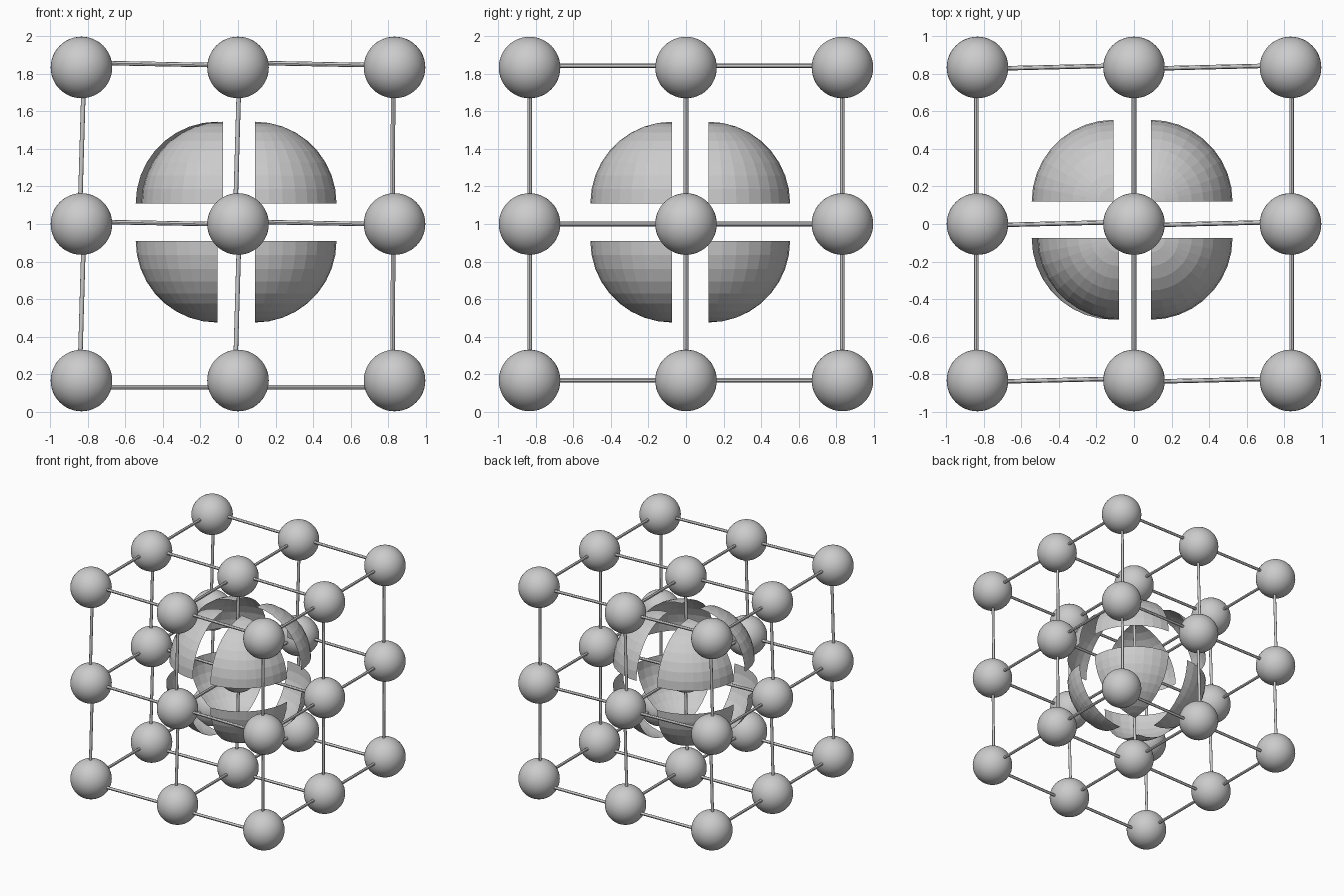
import bpy, bmesh, math
from mathutils import Vector

if "Cube" in bpy.data.objects:
    bpy.data.objects.remove(bpy.data.objects["Cube"])

STEP, BALL_R, ROD_R, SHELL_R = 0.834, 0.164, 0.012, 0.435
GRID = (-1, 0, 1)


def node(i, j, k):
    return Vector((i * STEP, j * STEP, 1 + k * STEP))


def ball(name, loc):
    bpy.ops.mesh.primitive_uv_sphere_add(segments=48, ring_count=24, radius=BALL_R, location=loc)
    ob = bpy.context.object
    ob.name = name
    bpy.ops.object.shade_smooth_by_angle()


def rod(name, a, b):
    d = b - a
    bpy.ops.mesh.primitive_cylinder_add(vertices=12, radius=ROD_R, depth=d.length, location=(a + b) / 2)
    ob = bpy.context.object
    ob.name = name
    ob.rotation_euler = d.to_track_quat('Z', 'Y').to_euler()
    bpy.ops.object.shade_smooth_by_angle()


def octant(name, corner, sx, sy, sz, n=9):
    # one eighth of a thin hollow sphere
    bm = bmesh.new()
    rows = []
    for r in range(n):
        lat = math.pi / 2 * r / n
        row = []
        for c in range(n + 1):
            lon = math.pi / 2 * c / n
            p = Vector((sx * math.cos(lat) * math.cos(lon),
                        sy * math.cos(lat) * math.sin(lon),
                        sz * math.sin(lat)))
            row.append(bm.verts.new(p * SHELL_R))
        rows.append(row)
    tip = bm.verts.new((0, 0, sz * SHELL_R))
    flip = sx * sy * sz < 0

    def face(vs):
        bm.faces.new(vs[::-1] if flip else vs)

    for a, b in zip(rows, rows[1:]):
        for c in range(n):
            face([a[c], a[c + 1], b[c + 1], b[c]])
    for c in range(n):
        face([rows[-1][c], rows[-1][c + 1], tip])
    me = bpy.data.meshes.new(name)
    bm.to_mesh(me)
    bm.free()
    ob = bpy.data.objects.new(name, me)
    ob.location = corner
    bpy.context.collection.objects.link(ob)


# lattice balls
for i in GRID:
    for j in GRID:
        for k in GRID:
            ball("lattice_ball", node(i, j, k))

# connecting rods, slightly out of true
for a in GRID:
    for b in GRID:
        for s in (-1, 0):
            # left to right
            dz = {-1: -0.035, 0: 0.005, 1: 0.018}[b]
            tilt = 0.0 if b == -1 else 0.008
            rod("rod_across", node(s, a, b) + Vector((0, -0.008, dz + tilt)),
                node(s + 1, a, b) + Vector((0, 0.012, dz - tilt)))
            # front to back
            off = Vector((0.006 * a, 0, 0.01 if b > 0 else 0.0))
            rod("rod_depth", node(a, s, b) + off, node(a, s + 1, b) + off)
            # upright
            lean = 0.0 if a == 1 else 0.01
            rod("rod_upright", node(a, b, s) + Vector((-0.006 * (a + 1) - lean, 0, 0)) * 1.0,
                node(a, b, s + 1) + Vector((-0.006 * a + lean * 0.8, 0, 0)))

# split sphere shell in the middle
for sx in (-1, 1):
    for sy in (-1, 1):
        for sz in (-1, 1):
            x = 0.09 if sx > 0 else (-0.08 if sy < 0 and sz > 0 else -0.11)
            y = 0.12 if sy > 0 else -0.075
            z = 1.11 if sz > 0 else 0.91
            octant("shell_segment", (x, y, z), sx, sy, sz)
